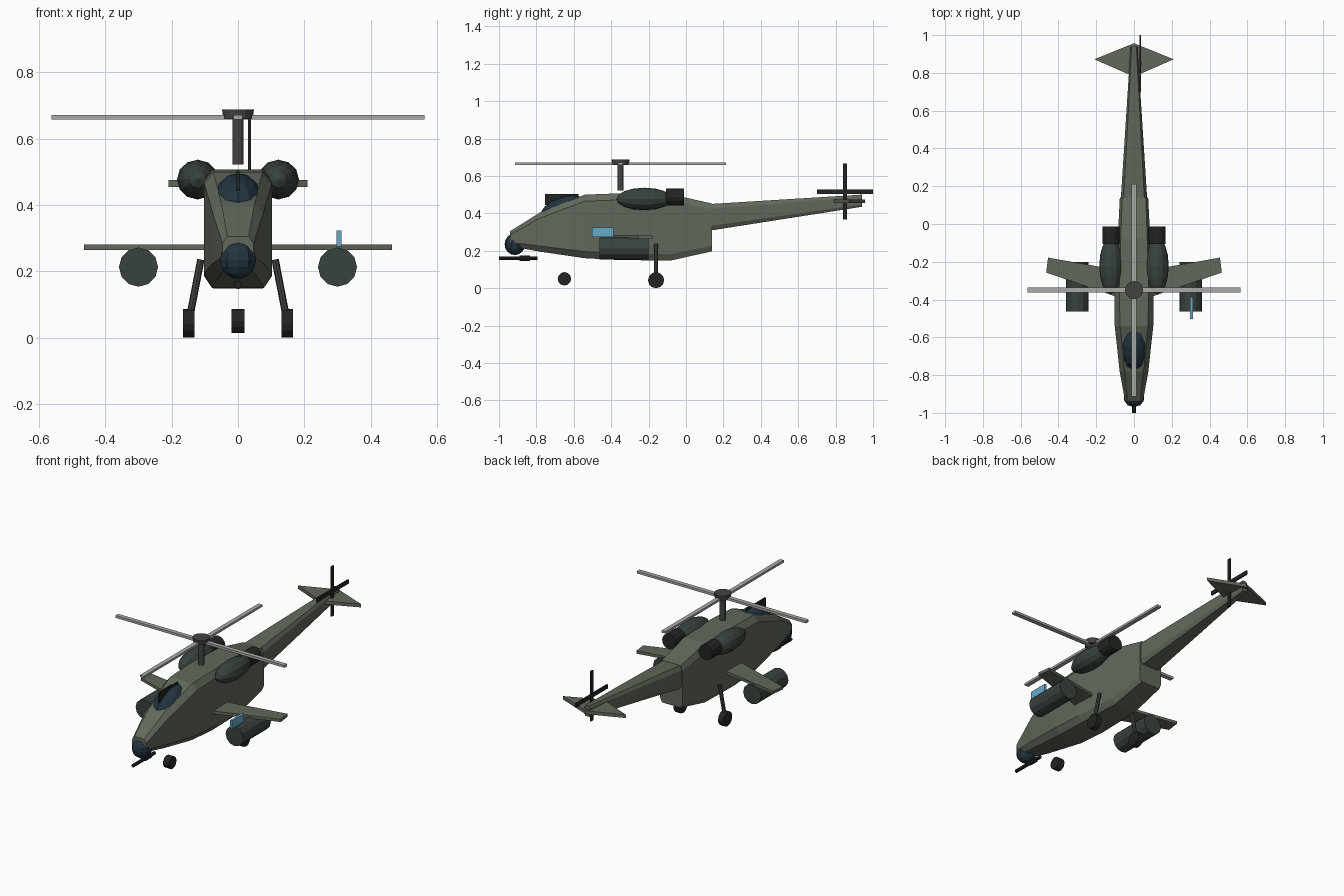
import bpy, bmesh
from math import pi
from mathutils import Vector

if "Cube" in bpy.data.objects:
    bpy.data.objects.remove(bpy.data.objects["Cube"])


def material(name, r, g, b):
    m = bpy.data.materials.new(name)
    m.diffuse_color = (r, g, b, 1)
    m.use_nodes = True
    m.node_tree.nodes["Principled BSDF"].inputs["Base Color"].default_value = m.diffuse_color
    return m


GREEN = material("olive_green", 0.12, 0.14, 0.105)
DARK = material("dark_green", 0.04, 0.055, 0.047)
BLACK = material("black", 0.016, 0.018, 0.017)
GLASS = material("dark_glass", 0.016, 0.035, 0.052)
STEEL = material("steel", 0.055, 0.058, 0.055)
LIGHT = material("blade_grey", 0.40, 0.40, 0.38)
BLUE = material("blue", 0.14, 0.40, 0.58)


def finish(name, bm, mat):
    bmesh.ops.recalc_face_normals(bm, faces=bm.faces)
    me = bpy.data.meshes.new(name)
    bm.to_mesh(me)
    bm.free()
    me.materials.append(mat)
    ob = bpy.data.objects.new(name, me)
    bpy.context.collection.objects.link(ob)
    return ob


def box(name, centre, size, mat):
    bm = bmesh.new()
    bmesh.ops.create_cube(bm, size=1)
    bmesh.ops.scale(bm, vec=size, verts=bm.verts)
    bmesh.ops.translate(bm, vec=centre, verts=bm.verts)
    return finish(name, bm, mat)


def rod(name, a, b, r1, mat, r2=None, sides=12):
    a, b = Vector(a), Vector(b)
    bm = bmesh.new()
    bmesh.ops.create_cone(bm, cap_ends=True, segments=sides, radius1=r1,
                          radius2=r1 if r2 is None else r2, depth=(b - a).length)
    ob = finish(name, bm, mat)
    turn = Vector((0, 0, 1)).rotation_difference(b - a).to_matrix().to_4x4()
    ob.data.transform(turn)
    for v in ob.data.vertices:
        v.co += (a + b) / 2
    return ob


def ball(name, centre, radii, mat, u=10, v=8, along_y=False, tilt=0):
    bm = bmesh.new()
    bmesh.ops.create_uvsphere(bm, u_segments=u, v_segments=v, radius=1)
    for p in bm.verts:
        if along_y:
            p.co = Vector((p.co.x, p.co.z, p.co.y))
        p.co = Vector(c * r for c, r in zip(p.co, radii))
    ob = finish(name, bm, mat)
    ob.location = centre
    ob.rotation_euler.x = tilt
    return ob


def loft(name, sections, mat):
    """Eight-sided sections: y, half width, flat half width, bottom, top, chamfer."""
    bm = bmesh.new()
    rings = []
    for y, w, f, lo, hi, c in sections:
        half = [(f, lo), (w, lo + c), (w, hi - c), (f, hi)]
        loop = half + [(-x, z) for x, z in reversed(half)]
        rings.append([bm.verts.new((x, y, z)) for x, z in loop])
    for a, b in zip(rings, rings[1:]):
        for i in range(8):
            j = (i + 1) % 8
            bm.faces.new((a[i], a[j], b[j], b[i]))
    bm.faces.new(rings[0])
    bm.faces.new(rings[-1])
    return finish(name, bm, mat)


def plate(name, outline, z0, z1, mat):
    bm = bmesh.new()
    face = bm.faces.new([bm.verts.new((x, y, z0)) for x, y in outline])
    new = bmesh.ops.extrude_face_region(bm, geom=[face], use_keep_orig=True)["geom"]
    bmesh.ops.translate(bm, vec=(0, 0, z1 - z0),
                        verts=[g for g in new if isinstance(g, bmesh.types.BMVert)])
    return finish(name, bm, mat)


# Fuselage and tail boom
loft("fuselage", [
    (-0.94, 0.047, 0.032, 0.225, 0.305, 0.02),
    (-0.78, 0.076, 0.050, 0.195, 0.405, 0.03),
    (-0.54, 0.102, 0.074, 0.160, 0.500, 0.035),
    (-0.35, 0.102, 0.078, 0.150, 0.507, 0.035),
    (-0.08, 0.086, 0.070, 0.148, 0.502, 0.035),
    (0.14, 0.075, 0.062, 0.197, 0.452, 0.03)], GREEN)
loft("tail_boom", [
    (0.13, 0.070, 0.055, 0.308, 0.450, 0.025),
    (0.94, 0.018, 0.012, 0.435, 0.500, 0.012)], GREEN)

# Nose sensor, canopy and canopy ridge
ball("nose_sensor", (0, -0.915, 0.235), (0.057, 0.055, 0.058), GLASS)
ball("canopy", (0, -0.66, 0.43), (0.068, 0.122, 0.055), GLASS, tilt=0.35)
box("canopy_ridge", (0, -0.665, 0.474), (0.008, 0.18, 0.06), BLACK)

# Gun under the nose
rod("gun_barrel", (0, -1.0, 0.16), (0, -0.795, 0.16), 0.010, BLACK, sides=8)
rod("gun_collar", (0, -0.89, 0.16), (0, -0.835, 0.16), 0.014, BLACK, sides=8)

# Paired parts on each side
for side, s in (("left", -1), ("right", 1)):
    ball(side + "_engine", (s * 0.122, -0.222, 0.477), (0.062, 0.15, 0.06),
         DARK, u=12, along_y=True)
    rod(side + "_exhaust", (s * 0.122, -0.107, 0.488), (s * 0.122, -0.012, 0.488),
        0.046, BLACK)
    plate(side + "_wing", [(s * x, y) for x, y in
          ((0.05, -0.40), (0.465, -0.257), (0.455, -0.178), (0.05, -0.25))],
          0.264, 0.281, GREEN)
    rod(side + "_pod", (s * 0.30, -0.462, 0.213), (s * 0.30, -0.20, 0.213), 0.059, DARK)
    rod(side + "_gear_strut", (s * 0.112, -0.16, 0.236), (s * 0.146, -0.16, 0.06),
        0.011, STEEL, sides=8)
    rod(side + "_wheel", (s * 0.131, -0.16, 0.043), (s * 0.166, -0.16, 0.043), 0.043, BLACK)

# Nose wheel and the single blue box over one pod
rod("nose_wheel", (-0.02, -0.65, 0.05), (0.02, -0.65, 0.05), 0.036, BLACK)
box("blue_box", (0.305, -0.445, 0.299), (0.015, 0.115, 0.049), BLUE)

# Main rotor
rod("rotor_mast", (0, -0.35, 0.523), (0, -0.35, 0.67), 0.017, STEEL)
rod("rotor_hub", (0, -0.35, 0.659), (0, -0.35, 0.688), 0.044, STEEL, r2=0.048)
box("rotor_blades_across", (0, -0.35, 0.6645), (1.126, 0.026, 0.014), LIGHT)
box("rotor_blades_along", (0, -0.35, 0.6645), (0.026, 1.126, 0.013), LIGHT)

# Tailplane and tail rotor
plate("tailplane", [(-0.21, 0.872), (0, 0.78), (0.21, 0.872), (0, 0.957)],
      0.455, 0.475, GREEN)
box("tail_rotor_upright", (0.034, 0.85, 0.516), (0.009, 0.022, 0.30), BLACK)
box("tail_rotor_level", (0.034, 0.85, 0.516), (0.008, 0.30, 0.024), BLACK)
